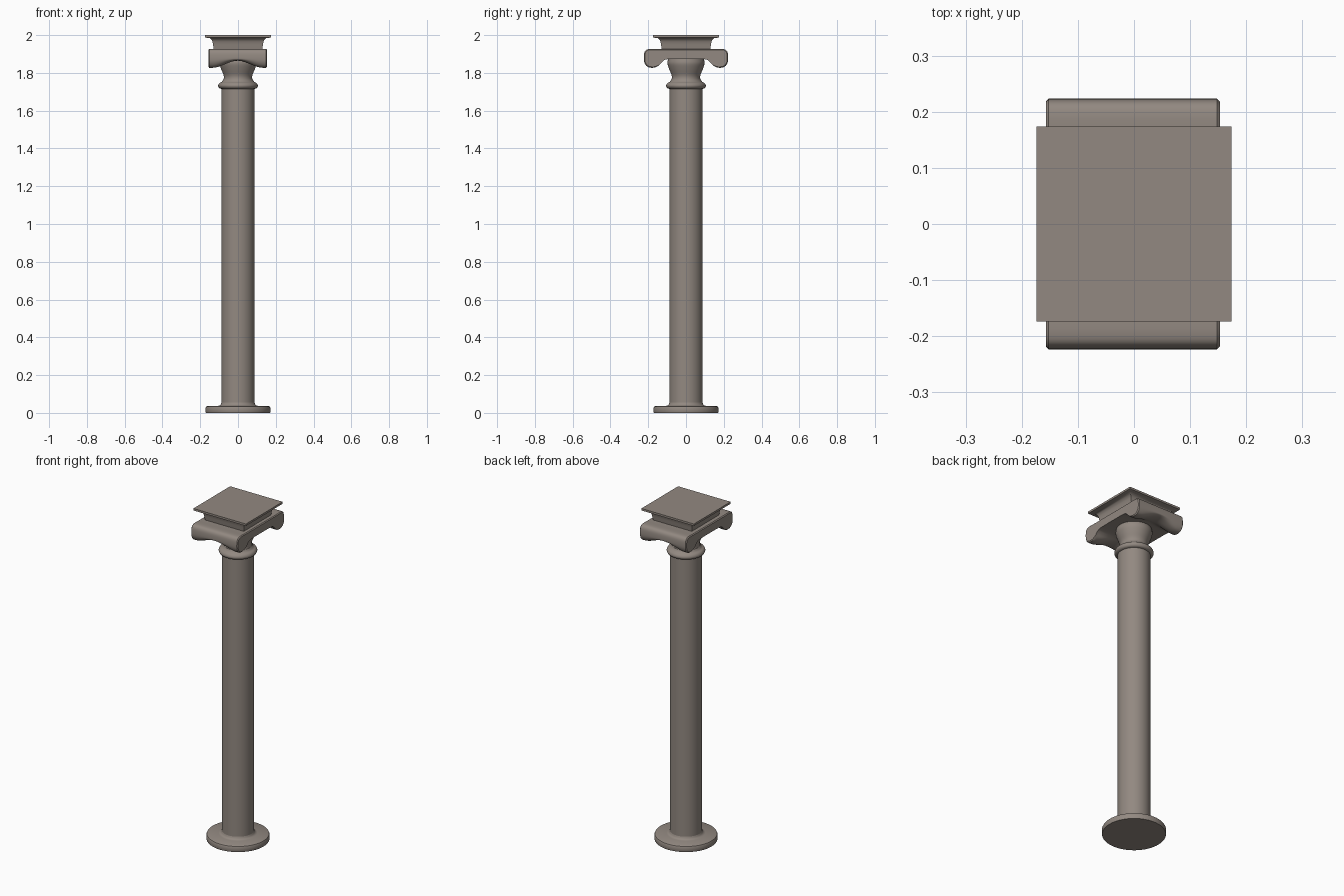
import bpy, bmesh, math

if "Cube" in bpy.data.objects:
    bpy.data.objects.remove(bpy.data.objects["Cube"])

stone = bpy.data.materials.new("warm grey stone")
stone.diffuse_color = (0.29, 0.25, 0.22, 1)
stone.use_nodes = True
stone.node_tree.nodes["Principled BSDF"].inputs["Base Color"].default_value = stone.diffuse_color


def loft(name, rings, angle=35):
    """Skin a list of closed rings and cap both ends."""
    bm = bmesh.new()
    vs = [[bm.verts.new(p) for p in r] for r in rings]
    n = len(rings[0])
    for a, b in zip(vs, vs[1:]):
        for i in range(n):
            j = (i + 1) % n
            bm.faces.new((a[i], a[j], b[j], b[i]))
    bm.faces.new(vs[0][::-1])
    bm.faces.new(vs[-1])
    bmesh.ops.recalc_face_normals(bm, faces=bm.faces)
    me = bpy.data.meshes.new(name)
    bm.to_mesh(me)
    bm.free()
    me.materials.append(stone)
    ob = bpy.data.objects.new(name, me)
    bpy.context.collection.objects.link(ob)
    bpy.ops.object.select_all(action='DESELECT')
    ob.select_set(True)
    bpy.context.view_layer.objects.active = ob
    bpy.ops.object.shade_smooth_by_angle(angle=math.radians(angle))
    return ob


def smooth_path(pts, steps=5):
    """Catmull-Rom curve through 2D points."""
    p = [pts[0]] + pts + [pts[-1]]
    out = []
    for i in range(1, len(p) - 2):
        for s in range(steps):
            t = s / steps
            out.append(tuple(0.5 * (2 * b + (c - a) * t + (2 * a - 5 * b + 4 * c - d) * t * t
                             + (3 * b - a - 3 * c + d) * t ** 3)
                             for a, b, c, d in zip(p[i - 1], p[i], p[i + 1], p[i + 2])))
    return out + [pts[-1]]


def turned(name, profile, n=64):
    return loft(name, [[(r * math.cos(2 * math.pi * i / n), r * math.sin(2 * math.pi * i / n), z)
                        for i in range(n)] for r, z in profile])


# round base plate with a small fillet into the shaft
turned("base", [(0.17, 0), (0.172, 0.006), (0.172, 0.026), (0.169, 0.033), (0.162, 0.037),
                (0.105, 0.037), (0.096, 0.040), (0.091, 0.046), (0.088, 0.054)])
turned("shaft", [(0.088, 0.04), (0.088, 1.725)])

# neck ring and flared bell under the scrolls
turned("neck_ring", smooth_path([(0.086, 1.715), (0.099, 1.72), (0.105, 1.732), (0.099, 1.745),
                                 (0.086, 1.753), (0.078, 1.765)], 4))
turned("bell", smooth_path([(0.080, 1.755), (0.075, 1.772), (0.077, 1.79), (0.089, 1.82),
                            (0.098, 1.85), (0.095, 1.873), (0.092, 1.89)], 4))

# scroll cushion: half outline (y, z), mirrored in y, pinched in the middle along x
TOP, MID = 1.926, 1.874
half = smooth_path([(0.03, MID), (0.10, 1.872), (0.125, 1.86), (0.145, 1.838), (0.175, 1.827),
                    (0.205, 1.833), (0.221, 1.857), (0.223, 1.89), (0.217, 1.915),
                    (0.198, TOP), (0.15, TOP)], 4)
outline = half + [(-y, z) for y, z in reversed(half)]
rings = []
N = 24
for i in range(N + 1):
    u = -1 + 2 * i / N
    a = min(1, abs(u) / 0.9)
    k = 0.2 + 0.8 * a * a * (3 - 2 * a)          # how far the scroll hangs down
    ring = []
    for y, z in outline:
        if z < MID:
            z = MID - (MID - z) * k
        ring.append((-0.002 + 0.15 * u, y, z))
    rings.append(ring)


def end_cap(x, inset):
    """Slightly shrunken end outline for the soft outer edge."""
    return [(x, y * (1 - inset / 0.22), 1.88 + (z - 1.88) * (1 - inset / 0.05)) for y, z in outline]


rings = [end_cap(-0.157, 0.005)] + rings + [end_cap(0.153, 0.005)]
loft("scroll_cushion", rings)


# square abacus: cove moulding and top slab
def square(h, z):
    return [(-h, -h, z), (h, -h, z), (h, h, z), (-h, h, z)]


cove = [(0.126, 1.915), (0.130, 1.935), (0.132, 1.95), (0.135, 1.965), (0.140, 1.976),
        (0.148, 1.983), (0.160, 1.987)]
loft("abacus_cove", [square(h, z) for h, z in cove])
loft("abacus_slab", [square(0.165, 1.985), square(0.174, 1.988), square(0.174, 2.0)])
